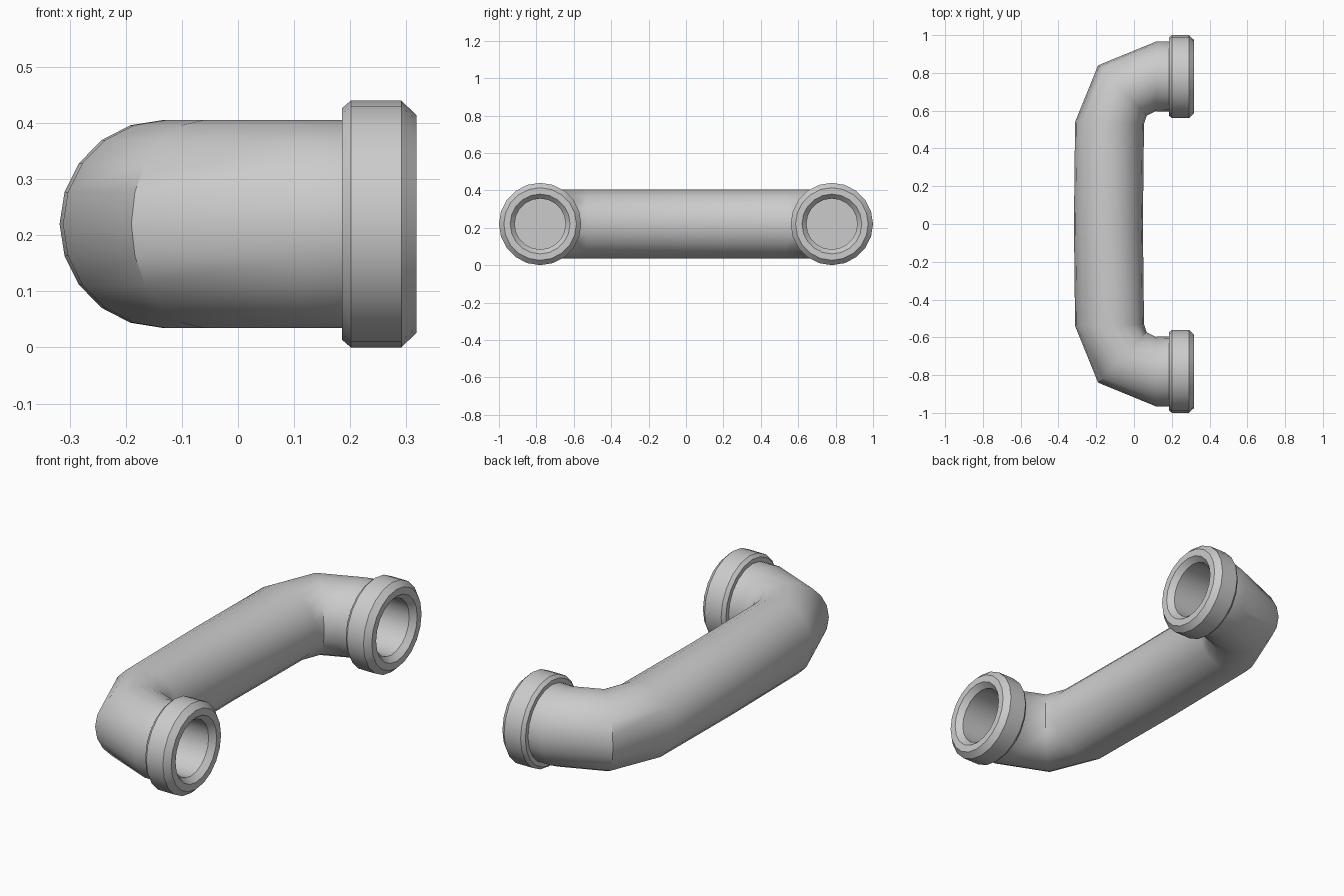
import bpy, bmesh, math
from mathutils import Vector

if "Cube" in bpy.data.objects:
    bpy.data.objects.remove(bpy.data.objects["Cube"])

N = 20        # sides around every tube
ZC = 0.22     # axis height
R = 0.185     # tube radius


def loft(name, rings, cap_end=False):
    """Skin rings given as (centre, in-plane axis u, in-plane axis v)."""
    bm = bmesh.new()
    loops = []
    for c, u, v in rings:
        loops.append([bm.verts.new(c + u * math.cos(2 * math.pi * i / N)
                                   + v * math.sin(2 * math.pi * i / N)) for i in range(N)])
    for a, b in zip(loops, loops[1:]):
        for i in range(N):
            j = (i + 1) % N
            bm.faces.new((a[i], a[j], b[j], b[i]))
    if cap_end:
        bm.faces.new(loops[-1])
    # first wall face's orientation is fixed below from the ring order
    f = bm.faces[:][0]
    me = bpy.data.meshes.new(name)
    bm.to_mesh(me)
    bm.free()
    ob = bpy.data.objects.new(name, me)
    bpy.context.collection.objects.link(ob)
    bpy.context.view_layer.objects.active = ob
    ob.select_set(True)
    bpy.ops.object.shade_smooth_by_angle(angle=math.radians(35))
    ob.select_set(False)
    return ob


# Bent pipe: outer and inner wall points of each ring, seen from above
half = [((0.19, 0.965), (0.19, 0.595)),
        ((0.115, 0.965), (0.115, 0.597)),
        ((-0.19, 0.84), (0.067, 0.573)),
        ((-0.312, 0.54), (0.053, 0.53))]
mid = [((-0.318, 0.0), (0.047, 0.0))]
flipped = [tuple((x, -y) for x, y in pair) for pair in reversed(half)]
rings = []
for o, i in half + mid + flipped:
    o, i = Vector((*o, ZC)), Vector((*i, ZC))
    rings.append(((o + i) / 2, (o - i) / 2, Vector((0, 0, R))))
loft("bent_pipe", rings)

# Chamfered end collars with a blind bore: (x, radius)
profile = [(0.185, 0.18), (0.185, 0.206), (0.201, 0.22), (0.291, 0.22), (0.318, 0.194),
           (0.318, 0.16), (0.291, 0.136), (0.08, 0.136)]
for side, y in (("back", 0.78), ("front", -0.78)):
    loft(side + "_collar",
         [(Vector((x, y, ZC)), Vector((0, r, 0)), Vector((0, 0, r))) for x, r in profile],
         cap_end=True)

# Consistent outward normals
for ob in bpy.context.collection.objects:
    bm = bmesh.new()
    bm.from_mesh(ob.data)
    bm.faces.ensure_lookup_table()
    bmesh.ops.recalc_face_normals(bm, faces=bm.faces[:])
    # the outermost face must point away from the tube axis
    top = max(bm.faces, key=lambda f: f.calc_center_median().z)
    if top.normal.z < 0:
        bmesh.ops.reverse_faces(bm, faces=bm.faces[:])
    bm.to_mesh(ob.data)
    bm.free()
